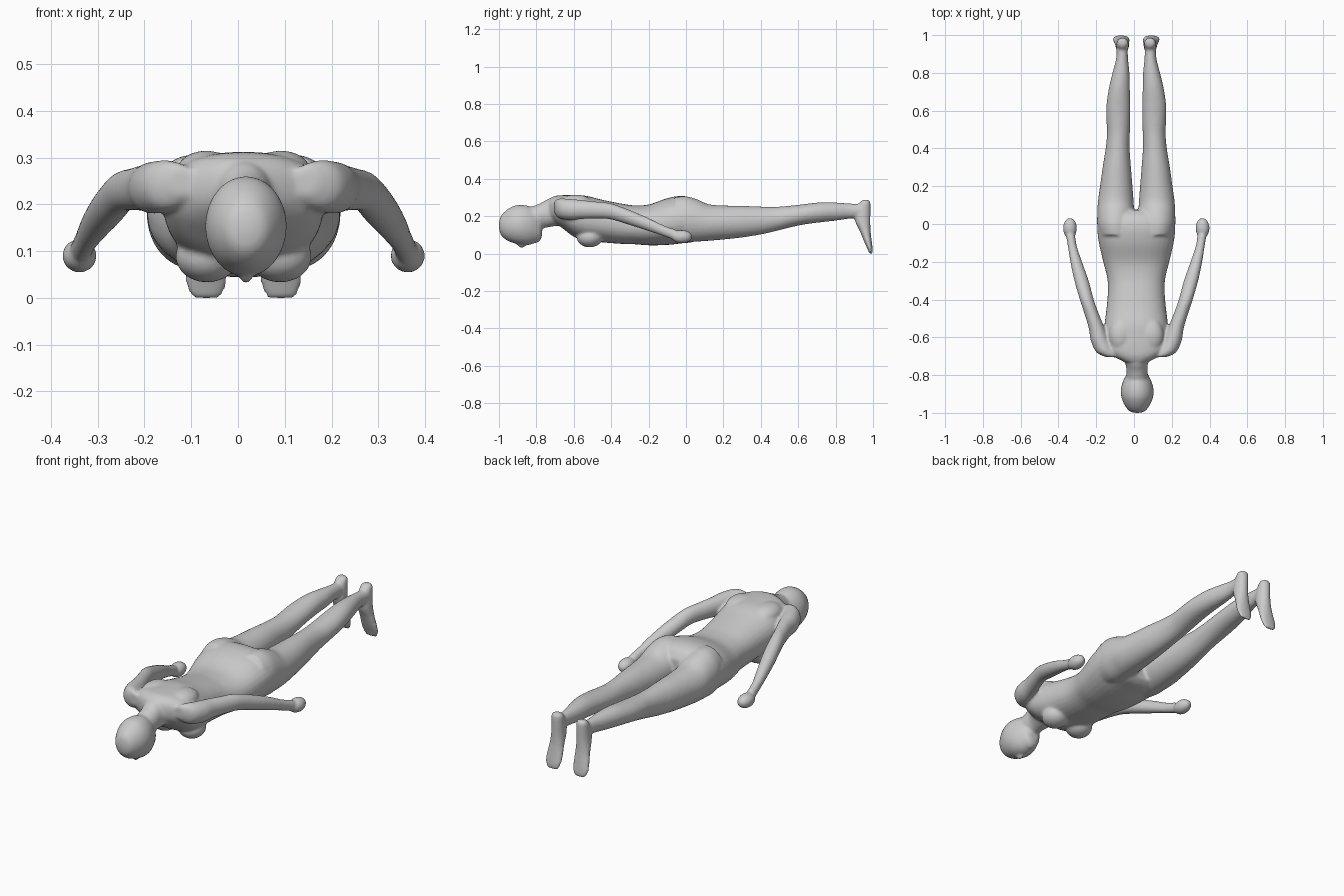
import bpy, bmesh, math
from mathutils import Vector

CX = 0.012   # body midline
parts = []


def catmull(p0, p1, p2, p3, t):
    return [0.5 * (2*b + (c - a)*t + (2*a - 5*b + 4*c - d)*t*t + (3*b - a - 3*c + d)*t**3)
            for a, b, c, d in zip(p0, p1, p2, p3)]


def loft(name, secs, axis='Y', power=2.0, sides=32, steps=5):
    """Skin smooth oval rings; section = (along, cx, c_other, rx, r_other)."""
    rows = []
    n = len(secs)
    for i in range(n - 1):
        q = [secs[max(i-1, 0)], secs[i], secs[i+1], secs[min(i+2, n-1)]]
        rows += [catmull(*q, k / steps) for k in range(steps)]
    rows.append(secs[-1])
    bm = bmesh.new()
    rings = []
    for a, cx, co, rx, ro in rows:
        ring = []
        for k in range(sides):
            t = 2 * math.pi * k / sides
            c, s = math.cos(t), math.sin(t)
            x = cx + rx * math.copysign(abs(c) ** (2/power), c)
            o = co + ro * math.copysign(abs(s) ** (2/power), s)
            ring.append(bm.verts.new((x, a, o) if axis == 'Y' else (x, o, a)))
        rings.append(ring)
    for r0, r1 in zip(rings, rings[1:]):
        for k in range(sides):
            j = (k + 1) % sides
            bm.faces.new((r0[k], r0[j], r1[j], r1[k]))
    bm.faces.new(rings[0])
    bm.faces.new(rings[-1])
    finish(name, bm)


def blob(name, centre, radii):
    bm = bmesh.new()
    bmesh.ops.create_uvsphere(bm, u_segments=24, v_segments=16, radius=1)
    for v in bm.verts:
        v.co = Vector([c + r * p for c, r, p in zip(centre, radii, v.co)])
    finish(name, bm)


def finish(name, bm):
    bmesh.ops.recalc_face_normals(bm, faces=bm.faces)
    me = bpy.data.meshes.new(name)
    bm.to_mesh(me)
    bm.free()
    ob = bpy.data.objects.new(name, me)
    bpy.context.collection.objects.link(ob)
    parts.append(ob)


# torso: y, bottom z, top z, half width
torso = [(-.73, .19, .295, .065), (-.70, .165, .308, .12), (-.66, .135, .312, .165),
         (-.6, .09, .312, .172), (-.53, .066, .308, .168), (-.45, .06, .288, .158),
         (-.35, .052, .268, .15), (-.28, .05, .258, .155), (-.2, .044, .262, .175),
         (-.1, .046, .296, .198), (-.02, .055, .308, .207), (.04, .062, .292, .2),
         (.075, .085, .25, .17)]
loft("torso", [(y, CX, (a+b)/2, w, (b-a)/2) for y, a, b, w in torso], power=2.25)

# neck and head
loft("neck", [(-.84, .017, .185, .055, .06), (-.78, .016, .2, .056, .068),
              (-.74, .014, .215, .06, .075), (-.68, CX, .225, .09, .075)])
loft("head", [(-1.0, .017, .15, .012, .015), (-.99, .017, .15, .042, .05),
              (-.96, .017, .152, .066, .08), (-.92, .017, .155, .083, .1),
              (-.88, .017, .153, .087, .107), (-.84, .017, .15, .078, .104),
              (-.805, .017, .147, .062, .09), (-.78, .017, .135, .045, .066),
              (-.77, .017, .13, .025, .035)])
blob("nose", (.017, -.878, .052), (.014, .024, .022))
blob("chin", (.017, -.8, .082), (.028, .022, .025))

for s, side in ((-1, "left"), (1, "right")):
    X = lambda x: CX + s * x
    blob(side + "_breast", (X(.078), -.515, .088), (.068, .07, .055))
    blob(side + "_shoulder_blade", (X(.08), -.59, .268), (.065, .09, .047))
    # arm from shoulder to wrist
    arm = [(-.705, .13, .25, .03, .03), (-.68, .16, .242, .05, .052), (-.62, .19, .236, .05, .056),
           (-.55, .21, .235, .042, .05), (-.47, .238, .232, .038, .045),
           (-.4, .262, .225, .037, .043), (-.3, .29, .192, .038, .04),
           (-.2, .318, .155, .031, .035), (-.12, .338, .122, .024, .029),
           (-.06, .348, .1, .024, .03)]
    loft(side + "_arm", [(y, X(x), z, a, b) for y, x, z, a, b in arm])
    # curled hand
    blob(side + "_hand", (X(.351), -.022, .09), (.037, .055, .036))
    # leg: y, inner x, outer x, bottom z, top z
    leg = [(-.06, .02, .195, .07, .302), (.0, .012, .207, .062, .306), (.06, .011, .206, .064, .29),
           (.12, .014, .203, .068, .264), (.2, .02, .192, .075, .257), (.3, .028, .178, .086, .255),
           (.4, .035, .162, .102, .251), (.48, .034, .155, .12, .25), (.55, .032, .158, .138, .255),
           (.63, .032, .158, .155, .264), (.72, .034, .145, .167, .274), (.8, .036, .126, .176, .273),
           (.87, .043, .108, .186, .268), (.92, .045, .104, .192, .266), (.96, .045, .104, .2, .274)]
    loft(side + "_leg", [(y, X((i+o)/2), (b+t)/2, (o-i)/2, (t-b)/2) for y, i, o, b, t in leg])
    # foot hanging down from the ankle: z, x, y, half width, half depth
    foot = [(.287, .073, .962, .018, .015), (.275, .073, .958, .029, .028), (.235, .073, .948, .033, .039),
            (.18, .074, .944, .035, .042), (.12, .076, .958, .039, .029),
            (.06, .079, .974, .045, .02), (.025, .08, .984, .043, .014), (.0, .08, .989, .03, .009)]
    loft(side + "_foot", [(z, X(x), y, a, b) for z, x, y, a, b in foot], axis='Z')

# fuse everything into one smooth skin
bpy.ops.object.select_all(action='DESELECT')
for ob in parts:
    ob.select_set(True)
body = parts[0]
bpy.context.view_layer.objects.active = body
bpy.ops.object.join()
body.name = "body"
rm = body.modifiers.new("fuse", 'REMESH')
rm.mode = 'VOXEL'
rm.voxel_size = 0.007
rm.use_smooth_shade = True
sm = body.modifiers.new("soften", 'SMOOTH')
sm.factor = 0.5
sm.iterations = 7
for m in ("fuse", "soften"):
    bpy.ops.object.modifier_apply(modifier=m)
bpy.ops.object.shade_smooth()
